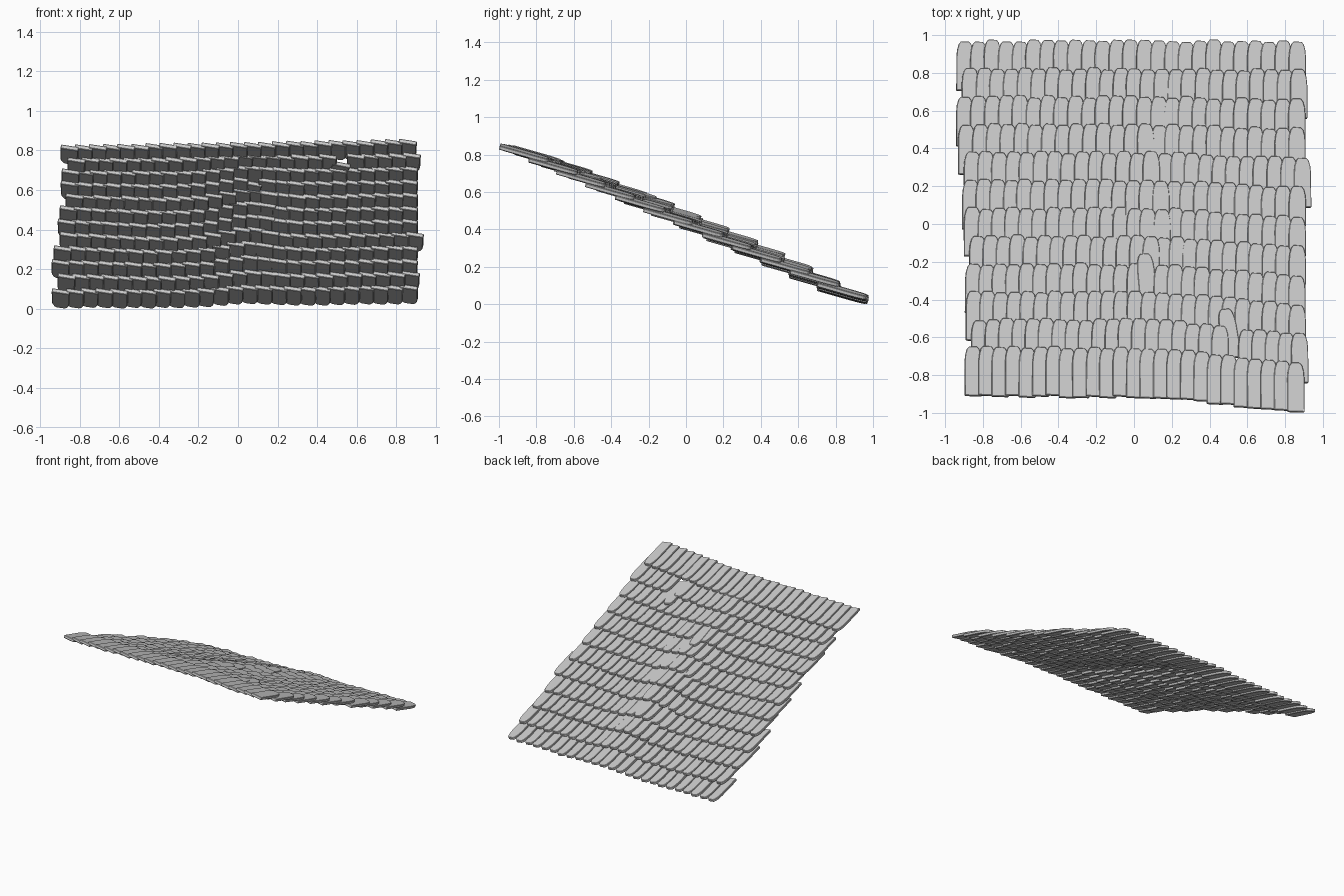
import bpy, bmesh, math, random
from mathutils import Vector, Matrix

if "Cube" in bpy.data.objects:
    bpy.data.objects.remove(bpy.data.objects["Cube"])

random.seed(4)
ROWS, COLS = 12, 25
W, L, T = 0.092, 0.27, 0.021          # tile width, length (in plan), thickness
LEFT = [-.94, -.91, -.94, -.93, -.90, -.91, -.90, -.87, -.895, -.89, -.86, -.895]
RIGHT = [.91, .92, .91, .91, .94, .91, .91, .91, .91, .91, .925, .905]
# slipped tiles: (row, column) -> (slip towards the eaves, yaw)
SLIPPED = {(8, 13): (.06, .08), (10, 19): (.10, .16)}

# tile outline seen from above: square upper end, rounded lower end
HALF = [(.50, 0), (.50, L - .085), (.46, L - .045), (.37, L - .015), (.24, L)]
OUTLINE = [(u * W, v) for u, v in HALF] + [(-u * W, v) for u, v in reversed(HALF)]


def smooth(a, b, x):
    t = min(1, max(0, (x - a) / (b - a)))
    return t * t * (3 - 2 * t)


def sag(x, k):
    """Unevenness of the old roof surface."""
    f = k / (ROWS - 1)
    mid = math.sin(math.pi * min(1, f * 0.9 + 0.1))
    bump = .042 * mid * math.exp(-((x - .04) / .16) ** 2)
    lift_left = .03 * mid * smooth(-.35, -.95, x) if x < -.35 else 0
    if x < -.35:
        lift_left = .03 * mid * (1 - smooth(-.95, -.35, x))
    return .017 * x + bump + lift_left


def add_tile(bm, matrix):
    top = [bm.verts.new(matrix @ Vector((u, v, 0))) for u, v in OUTLINE]
    low = [bm.verts.new(matrix @ Vector((u * .97, v, -T))) for u, v in OUTLINE]
    bm.faces.new(top)
    bm.faces.new(low[::-1])
    n = len(top)
    for i in range(n):
        bm.faces.new((top[i], low[i], low[(i + 1) % n], top[(i + 1) % n]))


rows = []
for k in range(ROWS):
    bm = bmesh.new()
    x0, x1 = LEFT[k] + W / 2, RIGHT[k] - W / 2
    for c in range(COLS):
        x = x0 + (x1 - x0) * c / (COLS - 1)
        slip, yaw = SLIPPED.get((k, c), (0, 0))
        # courses drift towards the ridge on the right side
        low_y = .98 - .1475 * k - .085 * (k / 11) * smooth(0, 1, x)
        low_y += random.uniform(-.006, .008) + slip
        z = .10 + .0665 * k + sag(x, k) + random.uniform(-.002, .002) - slip * .4
        m = (Matrix.Translation((x, low_y - L, z))
             @ Matrix.Rotation(-math.atan(.285), 4, 'X')
             @ Matrix.Rotation(.16, 4, 'Y')
             @ Matrix.Rotation(yaw + random.uniform(-.01, .01), 4, 'Z'))
        add_tile(bm, m)
    bmesh.ops.recalc_face_normals(bm, faces=bm.faces)
    me = bpy.data.meshes.new(f"tile_row_{k + 1}")
    bm.to_mesh(me)
    bm.free()
    ob = bpy.data.objects.new(f"tile_row_{k + 1}", me)
    bpy.context.collection.objects.link(ob)
    # worn edges
    bev = ob.modifiers.new("worn_edges", 'BEVEL')
    bev.width, bev.segments, bev.limit_method = .003, 1, 'ANGLE'
    bev.angle_limit = math.radians(50)
    rows.append(ob)

# rest the lowest point on z = 0
drop = min(v.co.z for ob in rows for v in ob.data.vertices)
for ob in rows:
    ob.data.transform(Matrix.Translation((0, 0, -drop)))
